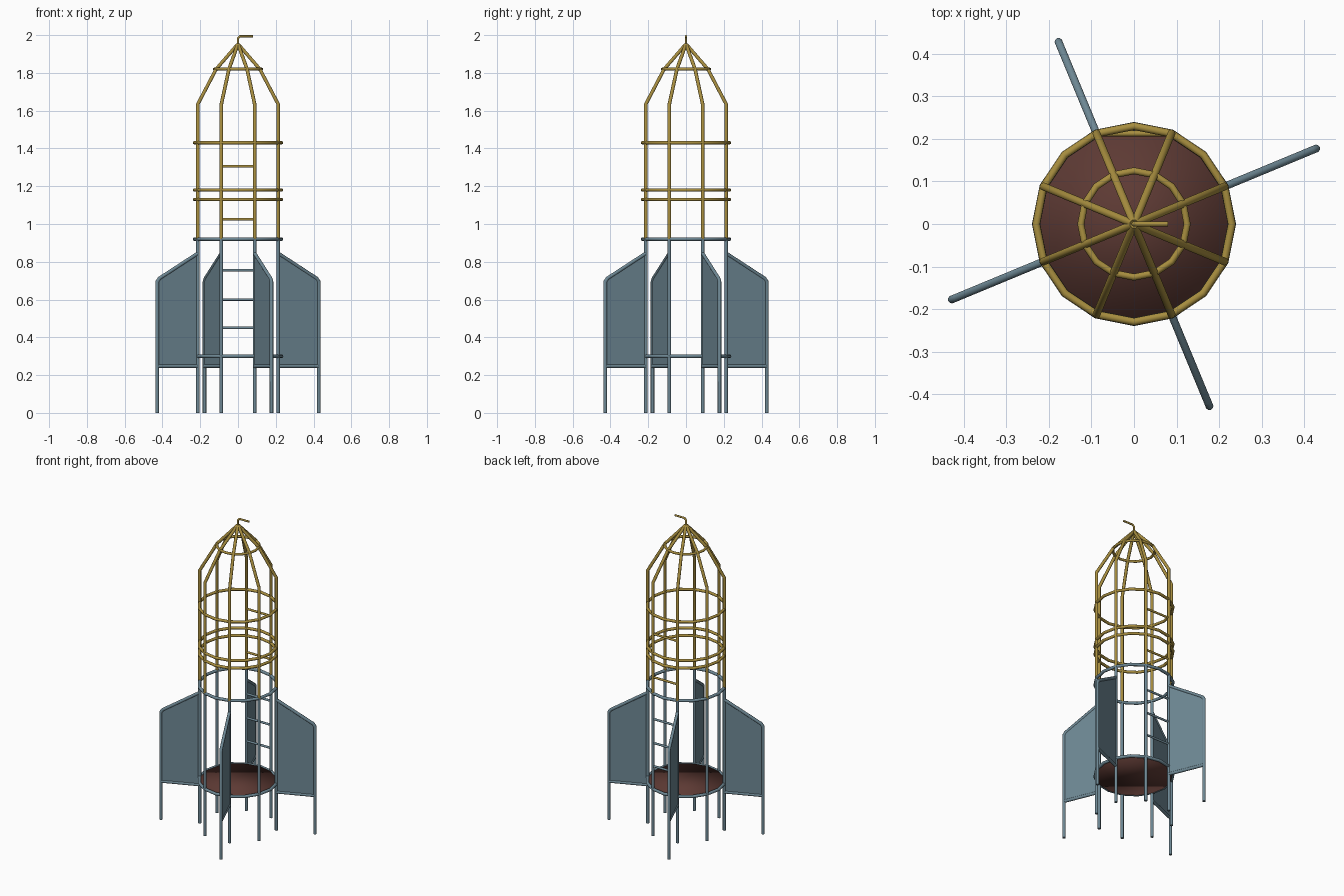
import bpy, bmesh, math
from mathutils import Vector

if "Cube" in bpy.data.objects:
    bpy.data.objects.remove(bpy.data.objects["Cube"])


def material(name, rgb):
    m = bpy.data.materials.new(name)
    m.diffuse_color = (*rgb, 1)
    m.use_nodes = True
    m.node_tree.nodes["Principled BSDF"].inputs["Base Color"].default_value = m.diffuse_color
    return m


BLUE = material("slate blue", (0.155, 0.245, 0.295))
GOLD = material("ochre yellow", (0.39, 0.27, 0.05))
BROWN = material("dark brown", (0.11, 0.042, 0.034))


def finish(name, bm, mat, angle=50):
    bmesh.ops.recalc_face_normals(bm, faces=bm.faces)
    me = bpy.data.meshes.new(name)
    bm.to_mesh(me)
    bm.free()
    me.materials.append(mat)
    ob = bpy.data.objects.new(name, me)
    bpy.context.collection.objects.link(ob)
    bpy.ops.object.select_all(action='DESELECT')
    ob.select_set(True)
    bpy.context.view_layer.objects.active = ob
    bpy.ops.object.shade_smooth_by_angle(angle=math.radians(angle))
    return ob


def tube(name, path, plane, r, mat, closed=False, sides=10):
    """Sweep a circle along a planar path with mitred corners."""
    pts = [Vector(p) for p in path]
    b = Vector(plane).normalized()
    n = len(pts)
    bm = bmesh.new()
    rings = []
    for i, p in enumerate(pts):
        before = pts[i - 1] if (closed or i > 0) else None
        after = pts[(i + 1) % n] if (closed or i < n - 1) else None
        d0 = (p - before).normalized() if before is not None else (after - p).normalized()
        d1 = (after - p).normalized() if after is not None else d0
        t = (d0 + d1).normalized()
        side = t.cross(b) / max(t.dot(d0), 0.3)
        rings.append([bm.verts.new(p + r * (math.cos(a) * side + math.sin(a) * b))
                      for a in (2 * math.pi * k / sides for k in range(sides))])
    for i in range(n if closed else n - 1):
        u, v = rings[i], rings[(i + 1) % n]
        for k in range(sides):
            j = (k + 1) % sides
            bm.faces.new((u[k], u[j], v[j], v[k]))
    if not closed:
        bm.faces.new(rings[0])
        bm.faces.new(rings[-1])
    return finish(name, bm, mat)


def hoop(name, radius, z, r, mat, segments=16):
    path = [(radius * math.cos(a), radius * math.sin(a), z)
            for a in (2 * math.pi * k / segments for k in range(segments))]
    tube(name, path, (0, 0, 1), r, mat, closed=True)


R, OUT = 0.23, 0.463     # body radius, fin leg radius
T = 0.0095               # main pipe radius

# Body posts: blue lower half, yellow upper half bending into the nose
for k in range(8):
    a = math.radians(22.5 + 45 * k)
    c, s = math.cos(a), math.sin(a)
    flat = (-s, c, 0)

    def at(r, z):
        return (r * c, r * s, z)

    tube(f"lower_post_{k}", [at(R, 0), at(R, 0.92)], flat, T, BLUE)
    tube(f"upper_post_{k}", [at(R, 0.92), at(R, 1.635), at(0.125, 1.82), at(0.003, 1.95)],
         flat, T, GOLD)

    # Fins on every second post: bent leg, bottom bar and thin panel
    if k % 2 == 0:
        tube(f"fin_leg_{k}", [at(OUT, 0), at(OUT, 0.695), at(OUT - 0.012, 0.712), at(R, 0.845)],
             flat, T, BLUE)
        tube(f"fin_bar_{k}", [at(R, 0.247), at(OUT, 0.247)], flat, T, BLUE)
        bm = bmesh.new()
        half = Vector(flat) * 0.004
        outline = [at(R, 0.247), at(OUT, 0.247), at(OUT, 0.703), at(R, 0.842)]
        face = bm.faces.new([bm.verts.new(Vector(p) - half) for p in outline])
        ext = bmesh.ops.extrude_face_region(bm, geom=[face], use_keep_orig=True)
        for v in ext["geom"]:
            if isinstance(v, bmesh.types.BMVert):
                v.co += 2 * half
        finish(f"fin_panel_{k}", bm, BLUE, 30)

# Hoops
for z in (0.30, 0.92):
    hoop(f"blue_hoop_{int(z * 100)}", R, z, T, BLUE)
for z in (1.13, 1.18, 1.43):
    hoop(f"yellow_hoop_{int(z * 100)}", R, z, 0.009, GOLD)
hoop("nose_hoop", 0.125, 1.82, 0.008, GOLD)

# Ladder rungs on the back
w, y = R * math.sin(math.radians(22.5)), R * math.cos(math.radians(22.5))
for z in (0.45, 0.60, 0.755, 1.025, 1.305):
    tube(f"rung_{int(z * 1000)}", [(-w, y, z), (w, y, z)], (0, 0, 1), 0.007,
         BLUE if z < 0.92 else GOLD)

# Hook on the tip
tube("tip_hook", [(0, 0, 1.94), (0, 0, 1.984), (0.01, 0, 1.994), (0.08, 0, 1.994)],
     (0, 1, 0), 0.006, GOLD)

# Floor plate
bm = bmesh.new()
bmesh.ops.create_cone(bm, cap_ends=True, segments=16, radius1=0.228, radius2=0.228, depth=0.012)
bmesh.ops.translate(bm, verts=bm.verts, vec=(0, 0, 0.299))
finish("floor_plate", bm, BROWN, 180)
